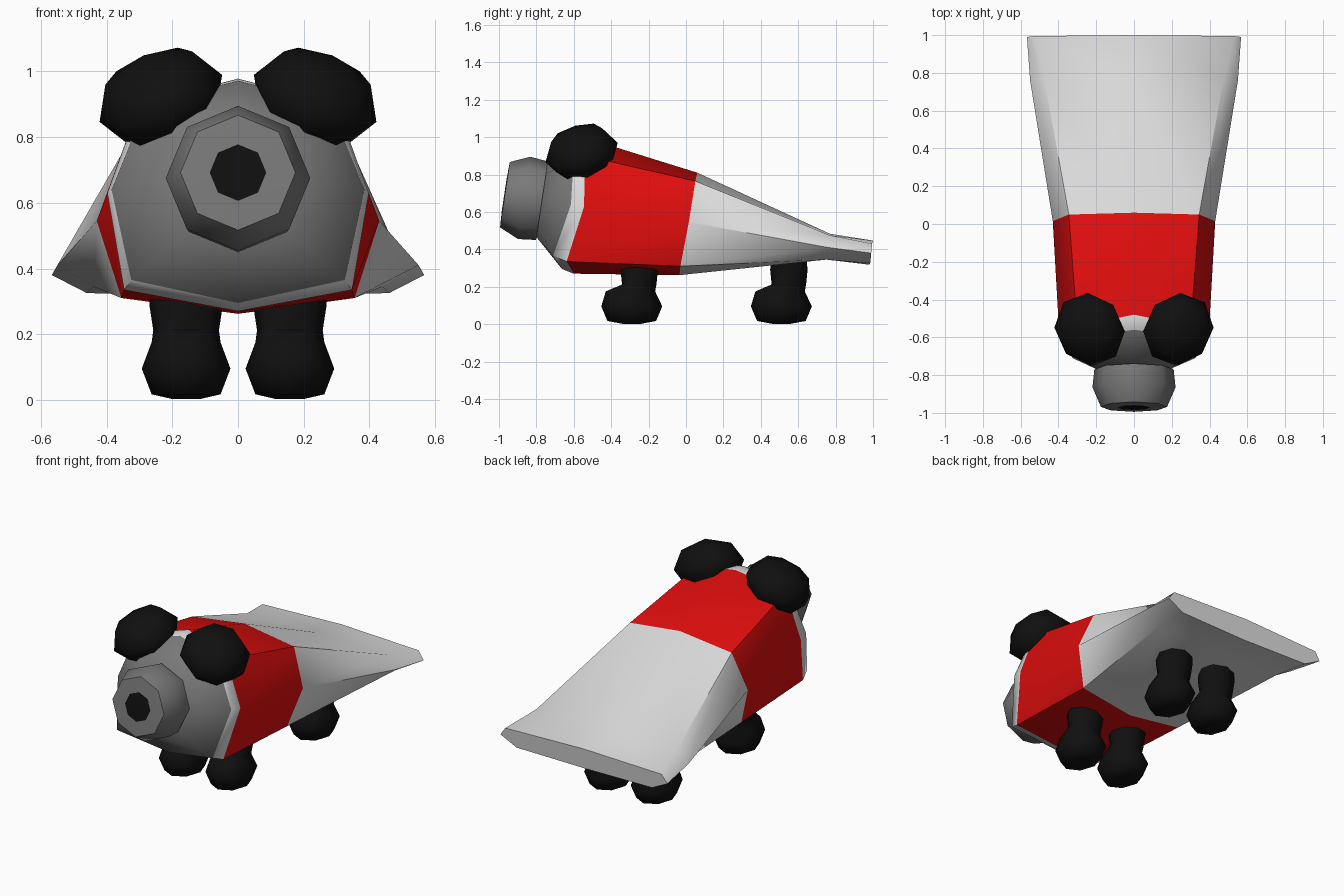
import bpy, bmesh, math
from mathutils import Vector

if "Cube" in bpy.data.objects:
    bpy.data.objects.remove(bpy.data.objects["Cube"])


def material(name, rgb):
    m = bpy.data.materials.new(name)
    m.diffuse_color = (*rgb, 1)
    m.use_nodes = True
    m.node_tree.nodes["Principled BSDF"].inputs["Base Color"].default_value = m.diffuse_color
    return m


WHITE = material("tube white", (0.72, 0.72, 0.72))
RED = material("band red", (0.74, 0.004, 0.004))
GREY = material("head grey", (0.19, 0.19, 0.19))
BLACK = material("soft black", (0.005, 0.005, 0.005))


def loft(name, rings, mats, ring_mats, start_mat=0, end_mat=0, angle=50):
    """Skin equal-sized rings; each span takes its own material, ends are capped."""
    bm = bmesh.new()
    loops = [[bm.verts.new(p) for p in ring] for ring in rings]
    n = len(rings[0])
    for a, b, mi in zip(loops, loops[1:], ring_mats):
        for i in range(n):
            j = (i + 1) % n
            bm.faces.new((a[i], a[j], b[j], b[i])).material_index = mi
    bm.faces.new(loops[0]).material_index = start_mat
    bm.faces.new(loops[-1]).material_index = end_mat
    bmesh.ops.recalc_face_normals(bm, faces=bm.faces)
    me = bpy.data.meshes.new(name)
    bm.to_mesh(me)
    bm.free()
    for m in mats:
        me.materials.append(m)
    ob = bpy.data.objects.new(name, me)
    bpy.context.collection.objects.link(ob)
    smooth(ob, angle)
    return ob


def smooth(ob, angle):
    bpy.ops.object.select_all(action='DESELECT')
    ob.select_set(True)
    bpy.context.view_layer.objects.active = ob
    bpy.ops.object.shade_smooth_by_angle(angle=math.radians(angle))


def mirrored(half):
    """Complete a half section (bottom to top) into a closed eight-sided ring."""
    return half + [(-x, y, z) for x, y, z in half[-2:0:-1]]


def tilted_ring(y, z, r):
    """Octagon around the nose axis, leaning back a little."""
    lean = 0.15
    half = []
    for i in range(5):
        a = math.pi * i / 4
        up = -r * math.cos(a)
        half.append((r * math.sin(a), y + up * lean, z + up))
    return mirrored(half)


# Body: neck, front rim, band edges, flattened tail
sections = [
    [(0, -.663, .295), (.325, -.71, .365), (.385, -.615, .64), (.28, -.60, .90), (0, -.56, .972)],
    [(0, -.60, .27), (.347, -.638, .335), (.398, -.545, .63), (.30, -.54, .90), (0, -.48, .978)],
    [(0, -.035, .262), (.355, -.03, .31), (.43, .015, .545), (.345, .05, .765), (0, .06, .81)],
    [(0, .75, .35), (.44, .75, .345), (.55, .76, .41), (.475, .77, .475), (0, .77, .483)],
    [(0, .98, .318), (.46, .985, .325), (.567, .99, .38), (.53, .995, .43), (0, 1.0, .447)],
]
body_rings = [tilted_ring(-.77, .66, .195)] + [mirrored(s) for s in sections]
loft("body", body_rings, [GREY, WHITE, RED], [0, 1, 2, 1, 1], start_mat=0, end_mat=1)

# Snout cap with the nose as an inset end face
snout_rings = [tilted_ring(-.77, .66, .21), tilted_ring(-.865, .675, .22),
               tilted_ring(-.968, .692, .175), tilted_ring(-.972, .692, .086)]
loft("snout", snout_rings, [GREY, BLACK], [0, 0, 0], start_mat=0, end_mat=1)

# Ears: flattened low-poly balls leaning outward and forward
for side, label in ((1, "right"), (-1, "left")):
    bpy.ops.mesh.primitive_uv_sphere_add(segments=8, ring_count=4, radius=1)
    ear = bpy.context.object
    ear.name = label + "_ear"
    ear.scale = (.2, .2, .146)
    ear.rotation_mode = 'QUATERNION'
    axis = Vector((.36 * side, -.26, .9))
    ear.rotation_quaternion = Vector((0, 0, 1)).rotation_difference(axis)
    ear.location = (.235 * side, -.558, .918)
    ear.data.materials.append(BLACK)
    smooth(ear, 60)

# Legs: rounded foot, narrow ankle, short shin (z, y centre, x radius, y radius)
profile = [(.002, -.29, .04, .05), (.017, -.29, .105, .13), (.095, -.29, .135, .163),
           (.175, -.297, .105, .132), (.212, -.25, .1, .092), (.29, -.25, .112, .1)]


def leg(name, x, shift, top):
    rings = []
    for z, cy, rx, ry in profile + [(top, -.25, .105, .09)]:
        rings.append([(x + rx * math.cos(math.pi * k / 4),
                       cy + shift + ry * math.sin(math.pi * k / 4), z) for k in range(8)])
    loft(name, rings, [BLACK], [0] * (len(rings) - 1), angle=60)


for side, label in ((1, "right"), (-1, "left")):
    leg(label + "_front_leg", .158 * side, 0, .33)
    leg(label + "_back_leg", .158 * side, .8, .39)
